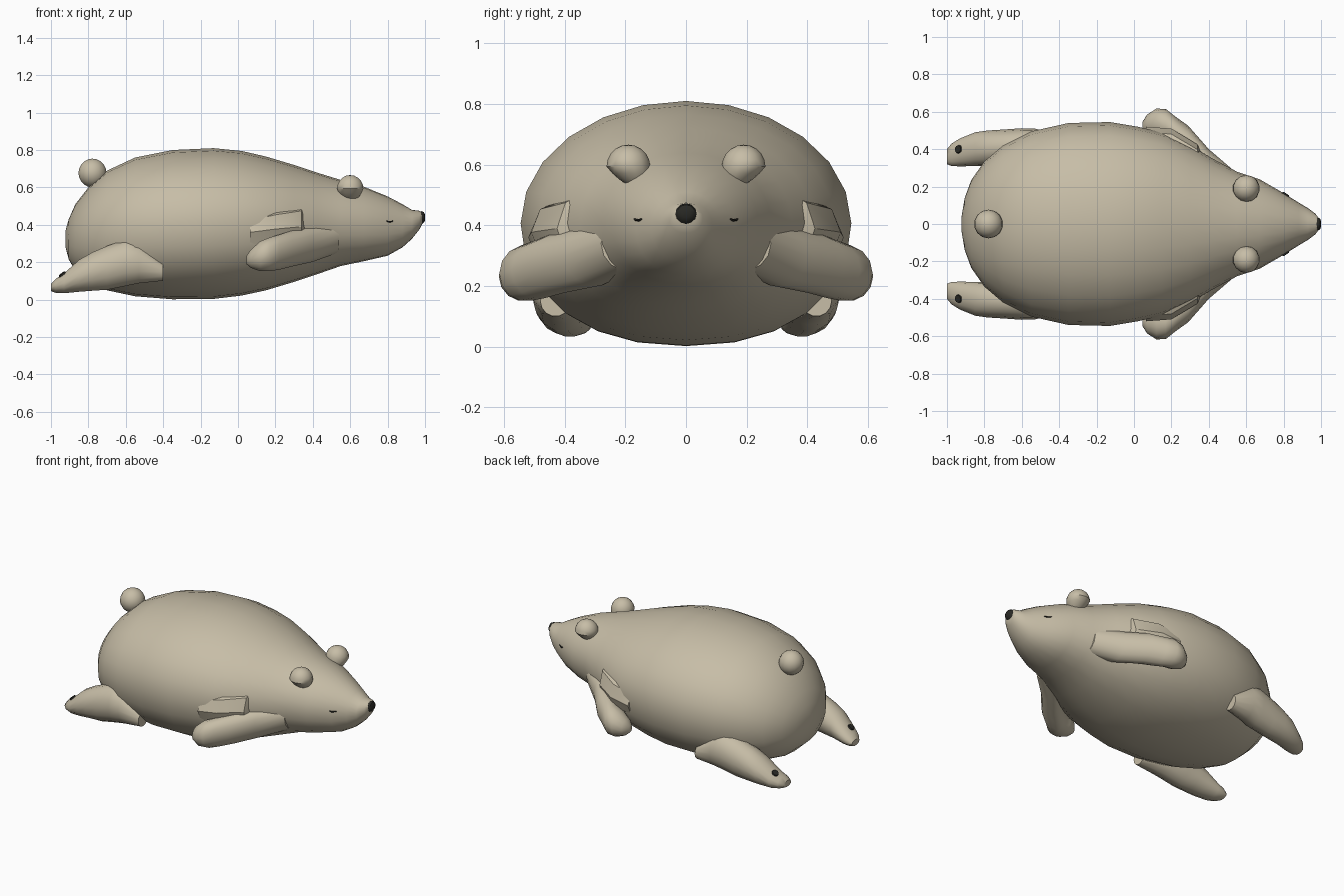
import bpy, bmesh, math

if "Cube" in bpy.data.objects:
    bpy.data.objects.remove(bpy.data.objects["Cube"])

def material(name, rgb):
    m = bpy.data.materials.new(name)
    m.diffuse_color = (*rgb, 1)
    m.use_nodes = True
    m.node_tree.nodes["Principled BSDF"].inputs["Base Color"].default_value = m.diffuse_color
    return m

FUR = material("tan fur", (0.57, 0.51, 0.385))
DARK = material("near black", (0.022, 0.022, 0.018))

def finish(name, bm, mat, mirror=False, angle=40):
    bmesh.ops.recalc_face_normals(bm, faces=bm.faces)
    me = bpy.data.meshes.new(name)
    bm.to_mesh(me)
    bm.free()
    me.materials.append(mat)
    ob = bpy.data.objects.new(name, me)
    bpy.context.collection.objects.link(ob)
    bpy.ops.object.select_all(action='DESELECT')
    ob.select_set(True)
    bpy.context.view_layer.objects.active = ob
    bpy.ops.object.shade_smooth_by_angle(angle=math.radians(angle))
    if mirror:
        mod = ob.modifiers.new("mirror", 'MIRROR')
        mod.use_axis = (False, True, False)
    return ob

def loft(name, stations, mat, seg=24, mirror=False, low=1.0, angle=40):
    """Stations along x: (x, centre y, half width, bottom z, top z)."""
    bm = bmesh.new()
    rings = []
    for x, cy, ry, zb, zt in stations:
        cz, rz = (zb + zt) / 2, (zt - zb) / 2
        ring = []
        for i in range(seg):
            a = 2 * math.pi * i / seg
            c, s = math.cos(a), math.sin(a)
            p = low if s < -1e-6 else 1.0
            ring.append(bm.verts.new((x,
                                      cy + ry * math.copysign(abs(c) ** p, c),
                                      cz + rz * math.copysign(abs(s) ** p, s))))
        rings.append(ring)
    for r0, r1 in zip(rings, rings[1:]):
        for i in range(seg):
            j = (i + 1) % seg
            bm.faces.new((r0[i], r0[j], r1[j], r1[i]))
    bm.faces.new(rings[0])
    bm.faces.new(rings[-1])
    return finish(name, bm, mat, mirror, angle)

# body and head in one tapering form
body = [(-.922, .04, .28, .37), (-.905, .14, .215, .43), (-.87, .235, .155, .51),
        (-.80, .335, .09, .60), (-.70, .42, .05, .69), (-.55, .495, .018, .76),
        (-.35, .54, .002, .80), (-.13, .545, .004, .81), (.02, .52, .022, .795),
        (.15, .49, .05, .765), (.30, .42, .095, .72), (.42, .35, .135, .68),
        (.55, .28, .18, .64), (.67, .24, .205, .605), (.80, .165, .235, .552),
        (.88, .115, .28, .51), (.93, .085, .325, .48), (.97, .055, .375, .475),
        (.985, .035, .405, .465)]
loft("body", [(x, 0, w, b, t) for x, w, b, t in body], FUR, low=.9)

# nose tip
loft("nose", [(.965, 0, .03, .405, .468), (.983, 0, .036, .403, .473),
              (.994, 0, .03, .412, .468), (1.0, 0, .016, .425, .455)], DARK, 12)

# swept-back front legs and the shoulder folds behind them
loft("front_leg", [(.045, .525, .02, .19, .235), (.07, .53, .055, .168, .27),
                   (.12, .535, .082, .15, .315), (.17, .527, .088, .15, .335),
                   (.22, .485, .09, .158, .35), (.29, .425, .10, .175, .372),
                   (.40, .30, .10, .20, .40), (.54, .19, .09, .25, .43)],
     FUR, 14, mirror=True)
loft("shoulder_fold", [(.065, .42, .10, .27, .45), (.20, .41, .10, .27, .485),
                       (.34, .33, .095, .27, .51), (.37, .26, .09, .27, .46)],
     FUR, 8, mirror=True, angle=30)

# hind legs stretched backwards
loft("hind_leg", [(-1.0, .36, .04, .045, .085), (-.975, .37, .06, .036, .112),
                  (-.93, .383, .075, .033, .142), (-.85, .40, .09, .04, .215),
                  (-.78, .405, .095, .045, .255), (-.70, .41, .095, .05, .29),
                  (-.60, .41, .102, .07, .325), (-.53, .42, .09, .085, .31),
                  (-.40, .43, .05, .10, .20)], FUR, 14, mirror=True)

# dark pads on the hind feet
bm = bmesh.new()
bmesh.ops.create_cone(bm, cap_ends=True, segments=12, radius1=.023, radius2=.02, depth=.008)
pad = finish("foot_pad", bm, DARK)
for s, n in ((1, "foot_pad"), (-1, "foot_pad_right")):
    ob = pad if s == 1 else pad.copy()
    if s == -1:
        bpy.context.collection.objects.link(ob)
    ob.name = n
    ob.location = (-.94, s * .40, .136)
    ob.rotation_euler = (-s * .15, -.65, 0)

# closed eyes, thin curved lids
loft("closed_eye", [(.793, .169, .004, .419, .423), (.803, .164, .006, .414, .421),
                    (.816, .156, .006, .413, .421), (.83, .148, .004, .418, .423)],
     DARK, 8, mirror=True)

# ears: balls pinched to a stem below
bm = bmesh.new()
bmesh.ops.create_uvsphere(bm, u_segments=14, v_segments=10, radius=.072)
for v in bm.verts:
    if v.co.z < 0:
        k = 1 + v.co.z / .072 * .25
        v.co.y = v.co.y * k + v.co.z * .45
        v.co.x *= k
    v.co.x += .6
    v.co.y += .19
    v.co.z += .594
finish("ear", bm, FUR, mirror=True)

# tail
bm = bmesh.new()
bmesh.ops.create_uvsphere(bm, u_segments=14, v_segments=10, radius=.077)
finish("tail", bm, FUR).location = (-.778, 0, .677)
